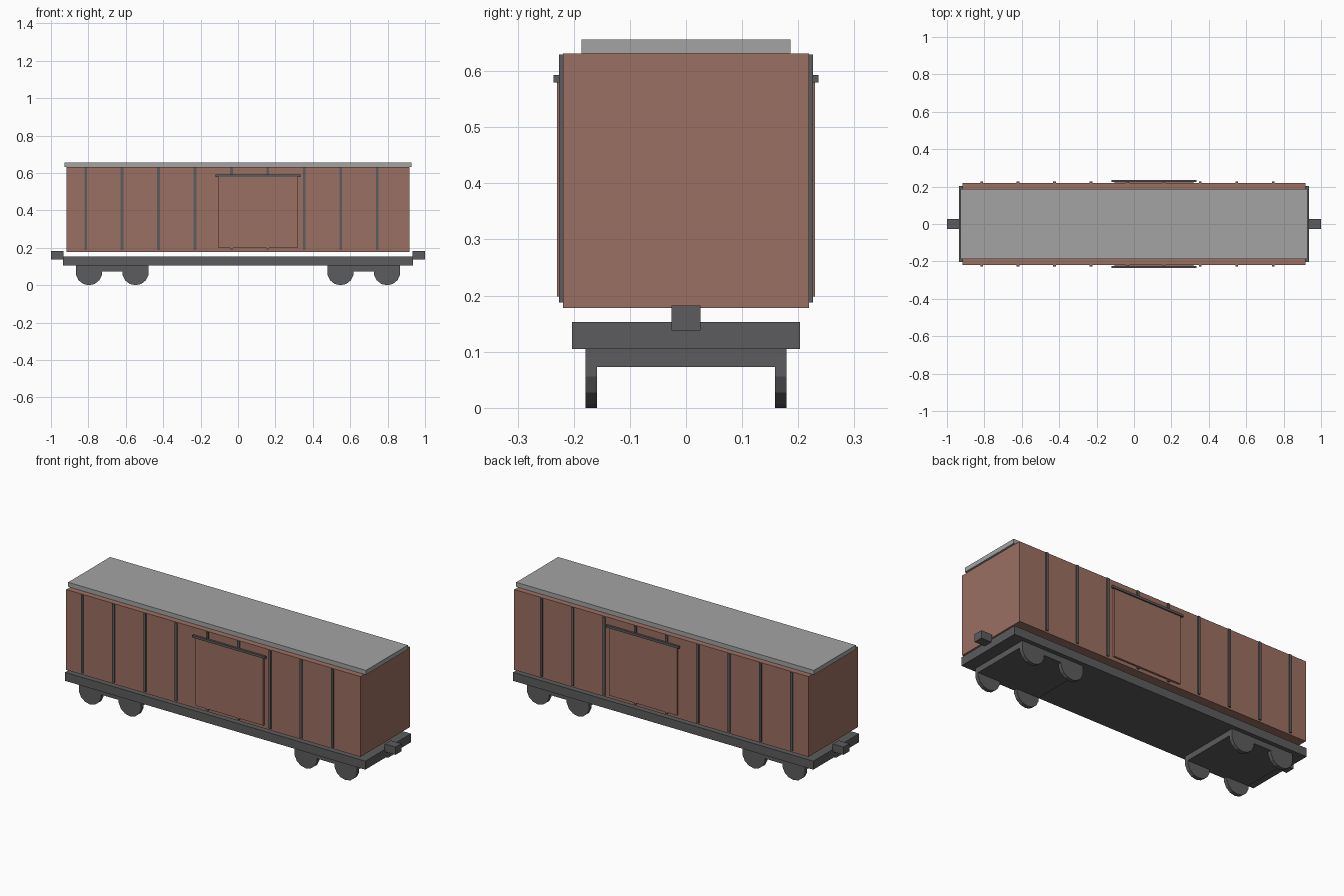
import bpy
from math import pi

default_cube = bpy.data.objects.get("Cube")
if default_cube:
    bpy.data.objects.remove(default_cube, do_unlink=True)


def make_material(name, colour):
    mat = bpy.data.materials.new(name)
    mat.use_nodes = True
    rgba = (*colour, 1)
    mat.diffuse_color = rgba
    for node in mat.node_tree.nodes:
        if node.type == 'BSDF_PRINCIPLED':
            node.inputs["Base Color"].default_value = rgba
    return mat


brick = make_material("brick red", (0.33, 0.16, 0.122))
roof_grey = make_material("roof grey", (0.37, 0.37, 0.37))
iron = make_material("dark iron", (0.107, 0.107, 0.112))


def box(name, xs, ys, zs, mat):
    """Axis-aligned box from its (low, high) extents."""
    spans = (xs, ys, zs)
    bpy.ops.mesh.primitive_cube_add(size=1, location=[(a + b) / 2 for a, b in spans])
    obj = bpy.context.object
    obj.name = name
    obj.scale = [abs(b - a) for a, b in spans]
    bpy.ops.object.transform_apply(location=False, rotation=False, scale=True)
    obj.data.materials.append(mat)
    return obj


def wheel(name, x, y):
    radius = 0.0715
    bpy.ops.mesh.primitive_cylinder_add(vertices=14, radius=radius, depth=0.021,
                                        location=(x, y, radius), rotation=(pi / 2, 0, 0))
    obj = bpy.context.object
    obj.name = name
    obj.data.materials.append(iron)


# Wagon body, roof and underframe
box("body", (-0.917, 0.917), (-0.2195, 0.2195), (0.178, 0.631), brick)
box("roof", (-0.928, 0.928), (-0.1865, 0.1865), (0.631, 0.656), roof_grey)
box("underframe", (-0.936, 0.936), (-0.203, 0.203), (0.105, 0.153), iron)

# Couplers, bogies and wheels at both ends
for end, s in (("left", 1), ("right", -1)):
    box(f"{end}_coupler", (s * 0.933, s), (-0.026, 0.026), (0.138, 0.182), iron)
    box(f"{end}_bogie", (s * 0.478, s * 0.866), (-0.179, 0.179), (0.073, 0.106), iron)
    for place, x in (("inner", 0.548), ("outer", 0.797)):
        for side, t in (("front", -1), ("back", 1)):
            wheel(f"{end}_{place}_{side}_wheel", s * x, t * 0.169)

# Ribs, sliding door and door rail on both long sides
for side, t in (("front", -1), ("back", 1)):
    for i in range(9):
        x = -0.815 + 0.195 * i
        box(f"{side}_rib_{i + 1}", (x - 0.007, x + 0.007),
            (t * 0.215, t * 0.226), (0.188, 0.63), iron)
    box(f"{side}_door", (-0.104, 0.318), (t * 0.215, t * 0.2295), (0.198, 0.582), brick)
    box(f"{side}_door_rail", (-0.12, 0.334), (t * 0.225, t * 0.2365), (0.58, 0.593), iron)
